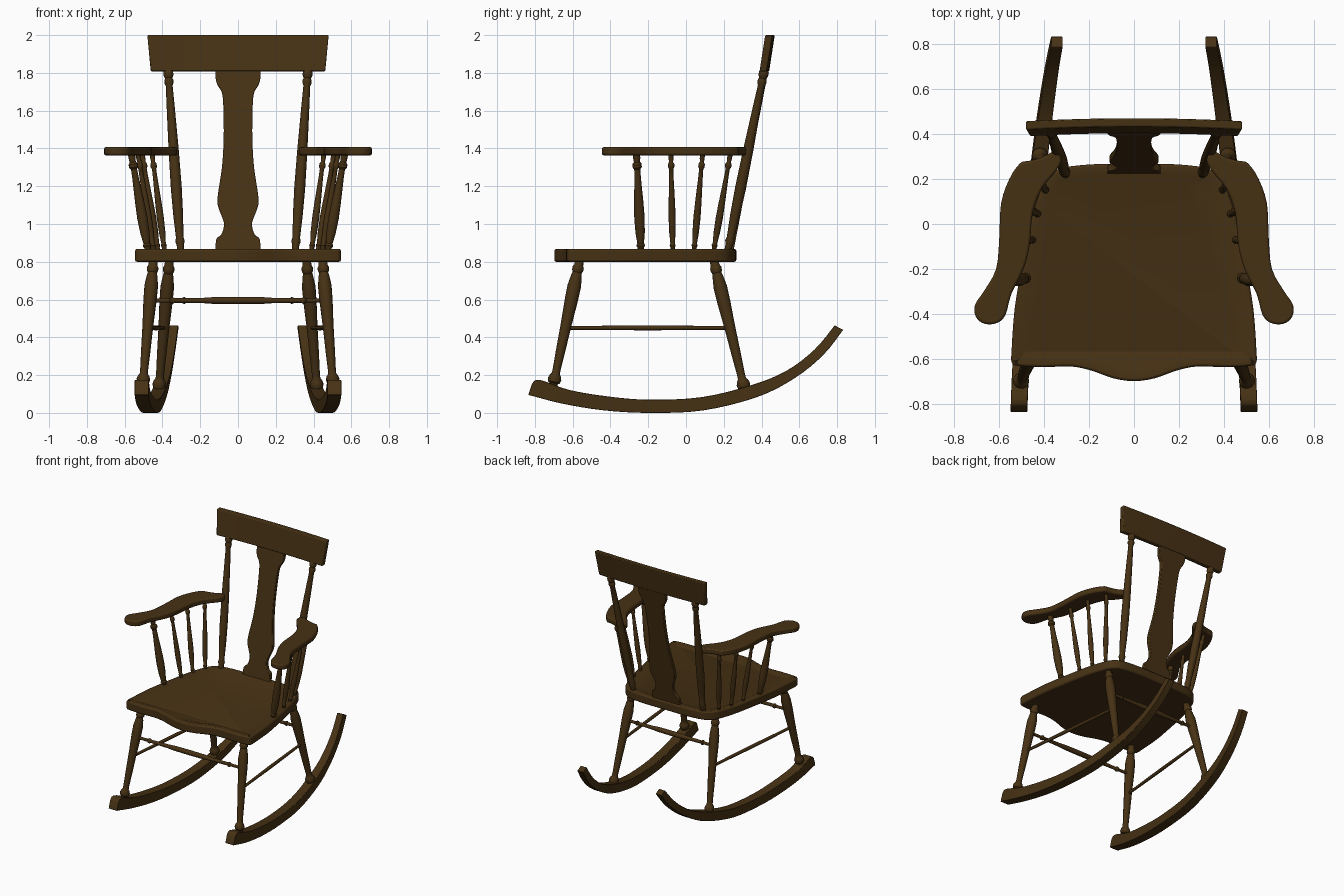
import bpy, bmesh, math
from mathutils import Vector

if "Cube" in bpy.data.objects:
    bpy.data.objects.remove(bpy.data.objects["Cube"])

wood = bpy.data.materials.new("dark brown wood")
wood.diffuse_color = (0.062, 0.031, 0.007, 1)
wood.use_nodes = True
wood.node_tree.nodes["Principled BSDF"].inputs["Base Color"].default_value = wood.diffuse_color


def smooth(pts, closed=False, n=4):
    """Catmull-Rom curve through points of any dimension."""
    p = [Vector(q) for q in pts]
    c = len(p)
    get = (lambda i: p[i % c]) if closed else (lambda i: p[max(0, min(c - 1, i))])
    out = []
    for i in range(c if closed else c - 1):
        a, b, d, e = (get(i + k) for k in (-1, 0, 1, 2))
        for s in range(n):
            t = s / n
            out.append(0.5 * (2 * b + (d - a) * t + (2 * a - 5 * b + 4 * d - e) * t * t
                              + (3 * b - a - 3 * d + e) * t ** 3))
    if not closed:
        out.append(p[-1])
    return out


def finish(name, bm, mirror=False, bevel=0.0):
    bmesh.ops.recalc_face_normals(bm, faces=bm.faces)
    me = bpy.data.meshes.new(name)
    bm.to_mesh(me)
    bm.free()
    me.materials.append(wood)
    ob = bpy.data.objects.new(name, me)
    bpy.context.collection.objects.link(ob)
    if mirror:
        ob.modifiers.new("mirror", 'MIRROR').use_mirror_merge = False
    if bevel:
        m = ob.modifiers.new("bevel", 'BEVEL')
        m.width, m.segments, m.limit_method = bevel, 2, 'ANGLE'
        m.angle_limit = math.radians(50)
    return ob


def loft(name, rings, **kw):
    """Skin equal-sized rings of points and cap both ends."""
    bm = bmesh.new()
    vs = [[bm.verts.new(q) for q in r] for r in rings]
    n = len(vs[0])
    for a, b in zip(vs, vs[1:]):
        for i in range(n):
            j = (i + 1) % n
            bm.faces.new((a[i], a[j], b[j], b[i]))
    bm.faces.new(vs[0])
    bm.faces.new(vs[-1])
    return finish(name, bm, **kw)


def turned(name, p0, p1, profile, scale=1.0, mirror=True, sides=16):
    """Lathe-turned rod from p0 to p1; profile is (fraction, radius)."""
    p0, p1 = Vector(p0), Vector(p1)
    d = p1 - p0
    q = d.to_track_quat('Z', 'Y')
    rings = []
    for t, r in profile:
        rings.append([p0 + d * t + q @ Vector((r * scale * math.cos(a), r * scale * math.sin(a), 0))
                      for a in (2 * math.pi * k / sides for k in range(sides))])
    return loft(name, rings, mirror=mirror)


def slab(name, outline, z0, z1, dish=False, **kw):
    bm = bmesh.new()
    f = bm.faces.new([bm.verts.new((q[0], q[1], z0)) for q in outline])
    ext = bmesh.ops.extrude_face_region(bm, geom=[f])
    bmesh.ops.translate(bm, vec=(0, 0, z1 - z0),
                        verts=[v for v in ext['geom'] if isinstance(v, bmesh.types.BMVert)])
    bmesh.ops.recalc_face_normals(bm, faces=bm.faces)
    if dish:
        top = max(bm.faces, key=lambda g: g.calc_center_median().z)
        bmesh.ops.inset_region(bm, faces=[top], thickness=0.045)
        bmesh.ops.inset_region(bm, faces=[top], thickness=0.02, depth=-0.008)
    return finish(name, bm, **kw)


# Seat: wavy front, tapering sides, shallow dished top
half = [(0, -.697), (.09, -.685), (.19, -.65), (.28, -.632), (.40, -.635), (.51, -.63),
        (.542, -.615), (.543, -.56), (.53, -.38), (.50, -.2), (.46, 0), (.425, .12),
        (.385, .205), (.32, .248), (.18, .265), (0, .265)]
outline = half + [(-x, y) for x, y in half[-2:0:-1]]
slab("seat", smooth(outline, True, 3), .80, .868, dish=True, bevel=.01)

# Rockers: (bottom y, z, top y, z, centre x, half width)
rail = [(-.835, .095, -.815, .155, .510, .037), (-.80, .086, -.775, .175, .509, .037),
        (-.65, .048, -.62, .122, .502, .037), (-.44, .014, -.42, .088, .485, .037),
        (-.20, 0, -.20, .07, .466, .037), (.09, .013, .08, .083, .442, .036),
        (.38, .085, .34, .145, .411, .034), (.58, .187, .53, .222, .385, .031),
        (.73, .31, .68, .335, .362, .028), (.832, .44, .787, .463, .342, .026)]
loft("rocker", [[(x - w, by, bz), (x + w, by, bz), (x + w, ty, tz), (x - w, ty, tz)]
                for by, bz, ty, tz, x, w in smooth(rail)], mirror=True, bevel=.008)

# Turned legs
leg = [(0, .022), (.05, .022), (.06, .032), (.085, .036), (.11, .03), (.125, .022), (.15, .021),
       (.3, .025), (.5, .029), (.68, .035), (.79, .036), (.86, .029), (.89, .024), (.905, .03),
       (.93, .03), (.945, .024), (1, .022)]
turned("front_leg", (.506, -.708, .12), (.447, -.56, .82), leg)
turned("rear_leg", (.422, .318, .09), (.362, .145, .82), leg)

# Stretchers
rod = [(0, .011), (.09, .011), (.11, .011), (.12, .018), (.13, .018), (.14, .012), (.3, .014),
       (.36, .018), (.5, .019), (.64, .018), (.7, .014), (.86, .012), (.87, .018), (.88, .018),
       (.89, .011), (1, .011)]
turned("front_stretcher", (-.465, -.606, .595), (.465, -.606, .595), rod, mirror=False)
turned("rear_stretcher", (-.38, .198, .595), (.38, .198, .595), rod, mirror=False)
turned("side_stretcher", (.476, -.635, .45), (.392, .23, .45),
       [(0, .010), (.5, .013), (1, .010)], sides=12)

# Back posts
post = [(0, .019), (.04, .019), (.06, .025), (.08, .02), (.2, .026), (.35, .029), (.55, .027),
        (.8, .021), (.9, .018), (.915, .024), (.93, .024), (.94, .019), (.955, .026),
        (.975, .026), (.985, .02), (1, .018)]
turned("back_post", (.303, .22, .85), (.371, .418, 1.83), post)

# Splat: flat board with a vase outline
vase = smooth([(.86, .118), (.92, .115), (.945, .088), (1.0, .074), (1.05, .09), (1.1, .107),
               (1.16, .106), (1.3, .085), (1.45, .076), (1.6, .077), (1.69, .084),
               (1.735, .108), (1.77, .118), (1.82, .119)])
rings = []
for z, w in vase:
    y = .237 + (z - .86) * .193
    rings.append([(-w, y - .015, z), (w, y - .015, z), (w, y + .015, z), (-w, y + .015, z)])
loft("back_splat", rings, bevel=.004)

# Crest rail: leaning, gently bowed, wider at the top
rings = []
for i in range(17):
    u = i / 8 - 1
    bow = -.013 * u * u
    rings.append([(u * .462, .402 + bow, 1.808), (u * .48, .432 + bow, 2.0),
                  (u * .48, .470 + bow, 2.0), (u * .462, .440 + bow, 1.808)])
loft("crest_rail", rings, bevel=.006)

# Arms: flat boards with paddle-shaped hand rests
arm = [(.465, .28), (.505, .27), (.553, .2), (.59, .09), (.598, -.067), (.612, -.2), (.664, -.295),
       (.706, -.36), (.70, -.415), (.662, -.443), (.61, -.44), (.571, -.405), (.544, -.31),
       (.49, -.2), (.462, -.09), (.45, .045), (.41, .155), (.345, .235), (.322, .285),
       (.35, .322), (.41, .295)]
slab("arm", smooth(arm, True, 3), 1.363, 1.407, mirror=True, bevel=.01)

# Arm spindles: bottom x, y, top x, y, thickness
spindle = [(0, .011), (.05, .012), (.07, .016), (.09, .012), (.2, .017), (.35, .019), (.5, .017),
           (.75, .012), (.84, .011), (.86, .017), (.89, .017), (.91, .011), (.95, .013), (1, .013)]
for i, (bx, by, tx, ty, s) in enumerate([(.475, -.238, .565, -.262, 1.5), (.445, -.07, .53, -.08, 1),
                                         (.422, .042, .508, .088, 1), (.388, .145, .455, .235, 1)]):
    turned(f"arm_spindle_{i + 1}", (bx, by, .85), (tx, ty, 1.375), spindle, s, sides=12)

# Smooth the curves, keep the edges crisp
bpy.ops.object.select_all(action='SELECT')
bpy.context.view_layer.objects.active = bpy.data.objects["seat"]
bpy.ops.object.shade_smooth_by_angle(angle=math.radians(35))
